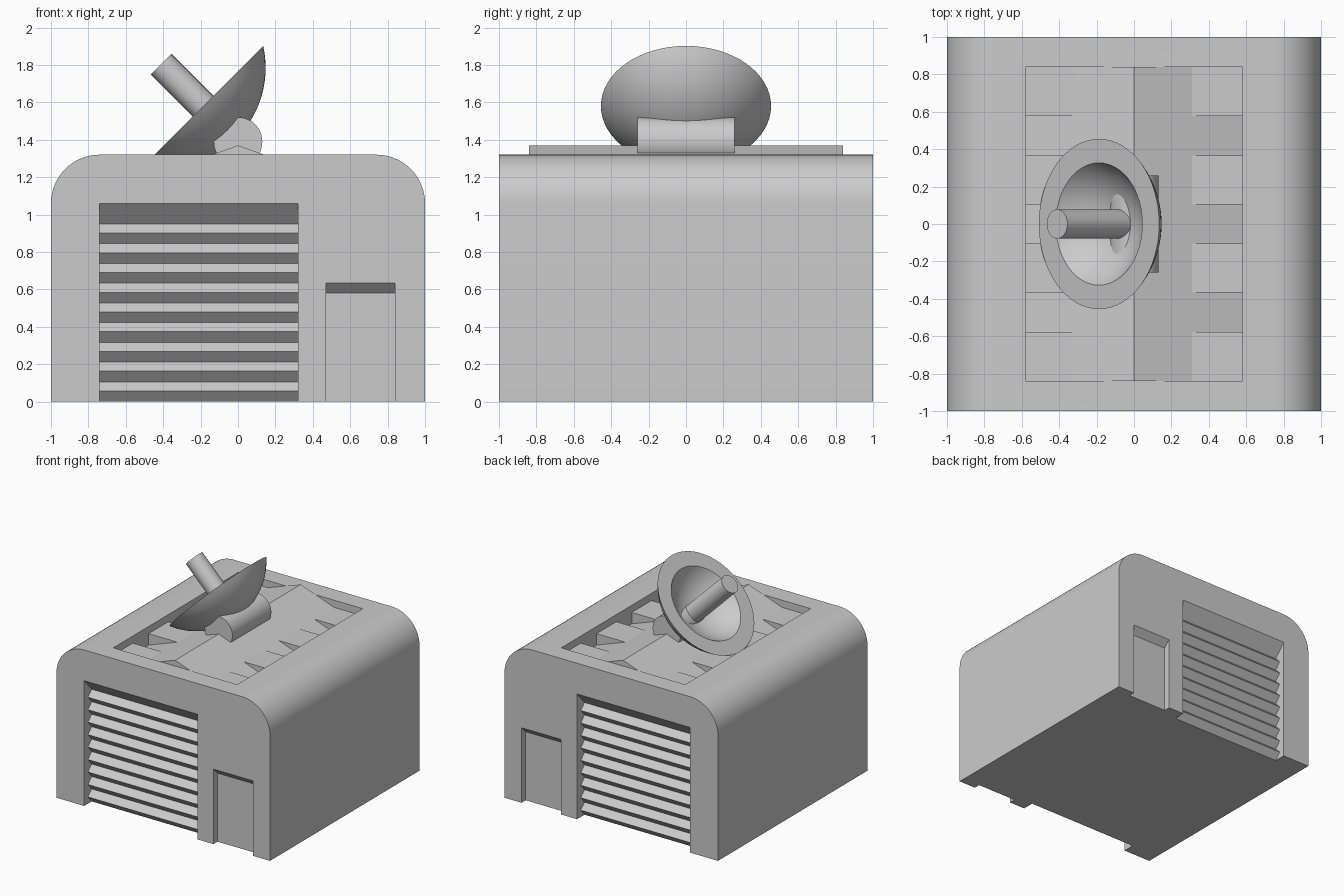
import bpy, math
from mathutils import Matrix, Vector

old = bpy.data.objects.get("Cube")
if old:
    bpy.data.objects.remove(old)

grey = bpy.data.materials.new("light grey")
grey.use_nodes = True
grey.diffuse_color = (0.6, 0.6, 0.6, 1)
grey.node_tree.nodes["Principled BSDF"].inputs["Base Color"].default_value = (0.6, 0.6, 0.6, 1)


def make(name, verts, faces):
    mesh = bpy.data.meshes.new(name)
    mesh.from_pydata(verts, [], faces)
    mesh.materials.append(grey)
    obj = bpy.data.objects.new(name, mesh)
    bpy.context.collection.objects.link(obj)
    fix_normals(mesh)
    return obj


def fix_normals(mesh):
    import bmesh
    bm = bmesh.new()
    bm.from_mesh(mesh)
    bmesh.ops.remove_doubles(bm, verts=bm.verts, dist=1e-5)
    bmesh.ops.recalc_face_normals(bm, faces=bm.faces)
    bm.to_mesh(mesh)
    bm.free()


def prism(name, profile, a, b, axis="y"):
    """Extrude a closed profile from a to b: (x, z) along y, or (y, z) along x."""
    n = len(profile)
    place = (lambda p, t: (p[0], t, p[1])) if axis == "y" else (lambda p, t: (t, p[0], p[1]))
    verts = [place(p, t) for t in (a, b) for p in profile]
    faces = [tuple(range(n)), tuple(range(n, 2 * n))]
    faces += [(i, (i + 1) % n, n + (i + 1) % n, n + i) for i in range(n)]
    return make(name, verts, faces)


def lathe(name, profile, matrix, steps=64):
    """Spin a closed (radius, height) profile that starts and ends on the axis."""
    n = len(profile)
    verts, faces = [], []
    for s in range(steps):
        a = 2 * math.pi * s / steps
        verts += [matrix @ Vector((r * math.cos(a), r * math.sin(a), h)) for r, h in profile]
        t = (s + 1) % steps
        for i in range(n - 1):
            ring = [s * n + i, t * n + i, t * n + i + 1, s * n + i + 1]
            if profile[i][0] == 0:
                ring.pop(1)
            elif profile[i + 1][0] == 0:
                ring.pop(2)
            faces.append(ring)
    return make(name, verts, faces)


def select(obj):
    bpy.ops.object.select_all(action="DESELECT")
    obj.select_set(True)
    bpy.context.view_layer.objects.active = obj


def smooth(obj):
    select(obj)
    bpy.ops.object.shade_smooth_by_angle(angle=math.radians(30))


def cut(obj, cutter):
    mod = obj.modifiers.new("cut", "BOOLEAN")
    mod.operation, mod.solver, mod.object = "DIFFERENCE", "EXACT", cutter
    select(obj)
    bpy.ops.object.modifier_apply(modifier=mod.name)
    bpy.data.objects.remove(cutter)


# Building shell with rounded shoulders
TOP, R = 1.32, 0.26
arc = [(1 - R + R * math.cos(a), TOP - R + R * math.sin(a))
       for a in (math.pi / 2 * i / 16 for i in range(17))]
shell = prism("building", [(-1, 0), (1, 0)] + arc + [(-x, z) for x, z in reversed(arc)], -1, 1)

# Slatted shutter and door recesses, front and back
SLATS, PITCH = 9, 0.1055
OUT, DEEP = 0.95, 0.9
zigzag = [(DEEP, 0)]
for i in range(SLATS):
    zigzag += [(OUT, (i + 0.54) * PITCH), (DEEP, (i + 1) * PITCH)]
shutter = [(1.1, -0.1), (DEEP, -0.1)] + zigzag + [(1, 1.06), (1.1, 1.06)]
door = [(1.1, -0.1), (0.945, -0.1), (0.945, 0.58), (1, 0.635), (1.1, 0.635)]
for side in (-1, 1):
    for profile, x0, x1 in ((shutter, -0.74, 0.32), (door, 0.47, 0.84)):
        cut(shell, prism("recess_cutter", [(side * y, z) for y, z in profile], x0, x1, "x"))

# Sunken roof well
W, L, RIDGE, EAVE = 0.58, 0.84, 1.37, 1.163
cut(shell, prism("well_cutter", [(-W, EAVE), (W, EAVE), (W, 1.5), (-W, 1.5)], -L, L))
smooth(shell)

# Low gable inside the well, with flat-topped wedges along both eaves
prism("gable_roof", [(-W, EAVE), (W, EAVE), (0, RIDGE)], -L, L)
WX = 0.31
WZ = RIDGE - (RIDGE - EAVE) * WX / W
for side in (-1, 1):
    for y0, y1 in ((-L, -0.577), (-0.367, -0.103), (0.103, 0.367), (0.577, L)):
        prism("roof_wedge", [(side * WX, WZ), (side * W, EAVE), (side * W, WZ)], y0, y1)

# Round mount under the dish
mount = prism("dish_mount", [(0.13 * math.cos(a), 1.39 + 0.13 * math.sin(a))
                             for a in (2 * math.pi * i / 48 for i in range(48))], -0.26, 0.26)
smooth(mount)


# Tilted dish with a flat rim, and its feed rod
def bowl(radius, depth, steps=14):
    ball = (radius ** 2 + depth ** 2) / (2 * depth)
    sweep = math.asin(radius / ball)
    return [(ball * math.sin(sweep * i / steps), ball - depth - ball * math.cos(sweep * i / steps))
            for i in range(steps + 1)]


tilt = Matrix.Translation((-0.187, 0, 1.58)) @ Matrix.Rotation(-math.pi / 4, 4, "Y")
smooth(lathe("dish", bowl(0.455, 0.25) + bowl(0.327, 0.17)[::-1], tilt))
smooth(lathe("feed_rod", [(0, -0.16), (0.078, -0.16), (0.078, 0.317), (0, 0.317)], tilt, 32))
